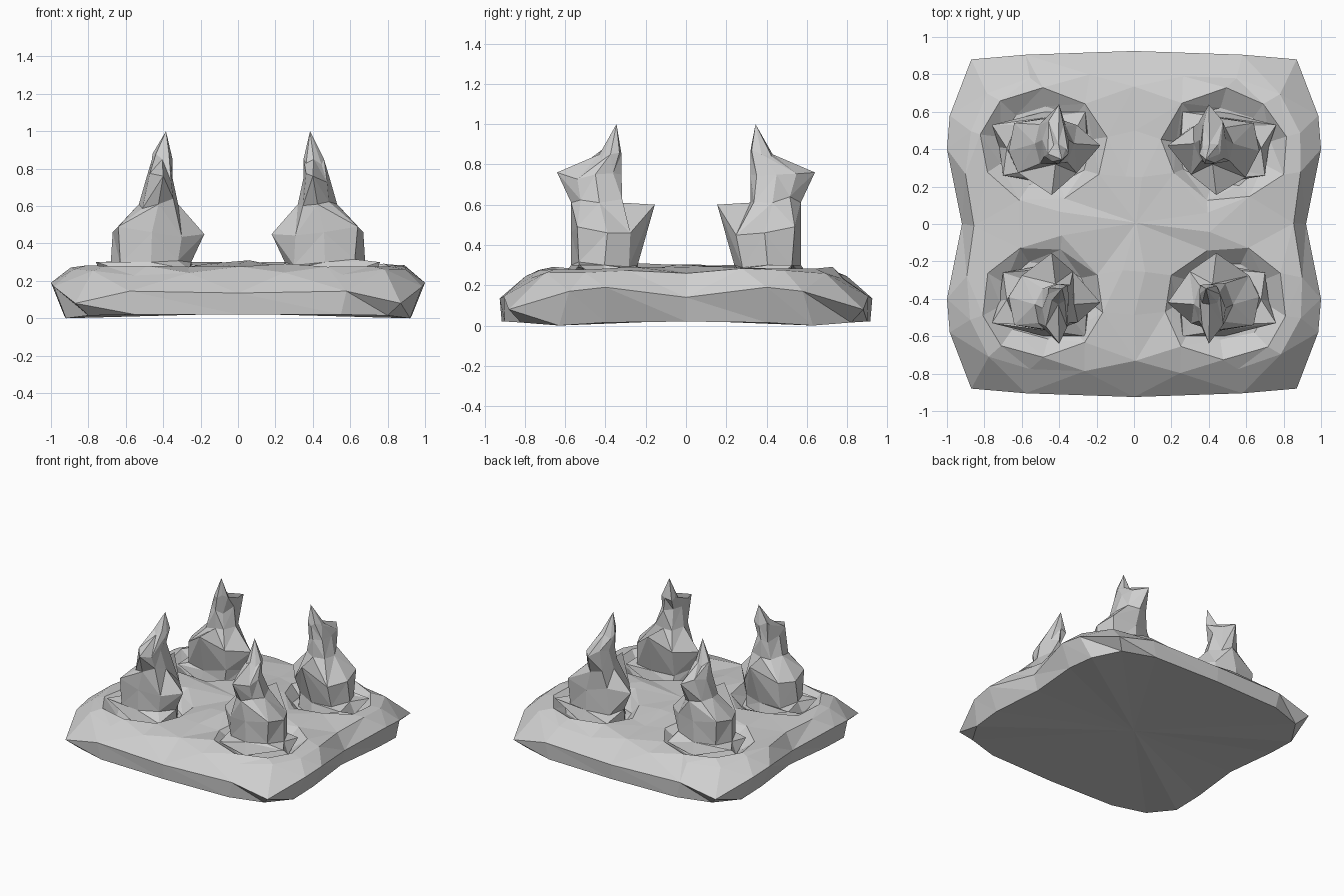
import bpy, bmesh, math, random
from mathutils import Vector
from mathutils.geometry import delaunay_2d_cdt

random.seed(4)
cube = bpy.data.objects.get("Cube")
if cube:
    bpy.data.objects.remove(cube, do_unlink=True)

stone = bpy.data.materials.new("grey_stone")
stone.use_nodes = True
stone.diffuse_color = (0.62, 0.62, 0.62, 1)
stone.node_tree.nodes["Principled BSDF"].inputs["Base Color"].default_value = (0.62, 0.62, 0.62, 1)

QUADRANTS = [(1, 1), (-1, 1), (-1, -1), (1, -1)]


def finish(name, bm):
    bmesh.ops.recalc_face_normals(bm, faces=bm.faces)
    mesh = bpy.data.meshes.new(name)
    bm.to_mesh(mesh)
    bm.free()
    mesh.materials.append(stone)
    obj = bpy.data.objects.new(name, mesh)
    bpy.context.collection.objects.link(obj)


def jitter(amount):
    return random.uniform(-amount, amount)


def mirrored(points):
    """Repeat one quadrant's points all the way round, in order."""
    ring = []
    for sx, sy in QUADRANTS:
        for x, y, z in (points if sx == sy else points[::-1]):
            p = (sx * x, sy * y, z)
            if p not in ring:
                ring.append(p)
    return ring


def roughened(points):
    return [(x + jitter(.015), y + jitter(.015), z + jitter(.012)) for x, y, z in points]


def oval(cx, cy, rx, ry, z, count, turn=0.0):
    steps = [math.tau * k / count + turn for k in range(count)]
    return [(cx + rx * math.cos(a), cy + ry * math.sin(a), z) for a in steps]


def closed_loop(start, count):
    return [(start + k, start + (k + 1) % count) for k in range(count)]


# Slab: widest outline, near-vertical wall, shoulder and four shallow basins
edge = mirrored([(.92, 0, .14), (1, .4, .19), (.985, .58, .17),
                 (.87, .88, .08), (.58, .905, .145), (0, .925, .135)])
foot = mirrored([(.89, 0, .02), (.93, .4, .015), (.92, .63, 0),
                 (.8, .82, .015), (.55, .9, .02), (0, .915, .02)])
shoulder = [(.865, 0, .25), (.89, .28, .275), (.88, .5, .265), (.79, .7, .25),
            (.55, .77, .24), (.25, .8, .235), (0, .74, .265)]
middle = [(0, 0, .31), (.05, .25, .3), (0, .5, .285), (.4, .05, .3)]
BASIN = 9
rim = mirrored(oval(.49, .42, .34, .3, .285, BASIN, .2))
floor = mirrored(oval(.48, .41, .25, .21, .215, BASIN, .2))

top = edge + roughened(rim) + roughened(floor) + roughened(mirrored(shoulder + middle))
outline = closed_loop(0, len(edge))
creases = list(outline)
for k in range(8):
    creases += closed_loop(len(edge) + k * BASIN, BASIN)
_, _, tris, origins, _, _ = delaunay_2d_cdt([Vector(p[:2]) for p in top], creases, [], 1, 1e-5)

bm = bmesh.new()
verts = [bm.verts.new(p) for p in top]
for tri in tris:
    bm.faces.new([verts[origins[k][0]] for k in tri])
base = [bm.verts.new(p) for p in foot]
hub = bm.verts.new((0, 0, .025))
for a, b in outline:
    bm.faces.new((verts[a], verts[b], base[b]))
    bm.faces.new((verts[a], base[b], base[a]))
    bm.faces.new((base[a], base[b], hub))
finish("slab", bm)

# Spires: a ragged foot, then stacked uneven rings with pulled-out points
LEVELS = [(.24, .72, .22, .6, .21), (.25, .68, .24, .57, .3),
          (.25, .67, .21, .57, .46), (.32, .53, .29, .57, .61),
          (.35, .49, .32, .58, .75), (.35, .46, .32, .43, .85)]
POINTS = {(0, 1): (.76, .53, .3), (0, 7): (.7, .26, .28), (0, 3): (.26, .6, .26),
          (2, 1): (.64, .54, .49), (2, 4): (.18, .42, .45),
          (2, 6): (.44, .155, .6), (3, 6): (.42, .32, .61), (4, 2): (.4, .64, .76)}
SIDES = 8


def spire(name, sx, sy):
    bm = bmesh.new()
    rings = []
    for level, (x0, x1, y0, y1, z) in enumerate(LEVELS):
        ring = []
        for k, p in enumerate(oval((x0 + x1) / 2, (y0 + y1) / 2,
                                   (x1 - x0) / 2, (y1 - y0) / 2, z, SIDES)):
            if k % 2:
                p = (p[0] + jitter(.015), p[1] + jitter(.015), z + jitter(.03))
            x, y, height = POINTS.get((level, k), p)
            ring.append(bm.verts.new((sx * x, sy * y, height)))
        rings.append(ring)
    tip = bm.verts.new((sx * .385, sy * .345, 1))
    for low, high in zip(rings, rings[1:]):
        for k in range(SIDES):
            n = (k + 1) % SIDES
            if k % 2:
                bm.faces.new((low[k], low[n], high[n]))
                bm.faces.new((low[k], high[n], high[k]))
            else:
                bm.faces.new((low[k], low[n], high[k]))
                bm.faces.new((low[n], high[n], high[k]))
    for k in range(SIDES):
        bm.faces.new((rings[-1][k], rings[-1][(k + 1) % SIDES], tip))
    finish(name, bm)


for sx, sy in QUADRANTS:
    place = ("back" if sy > 0 else "front") + ("_left" if sx > 0 else "_right")
    spire(place + "_spire", sx, sy)
